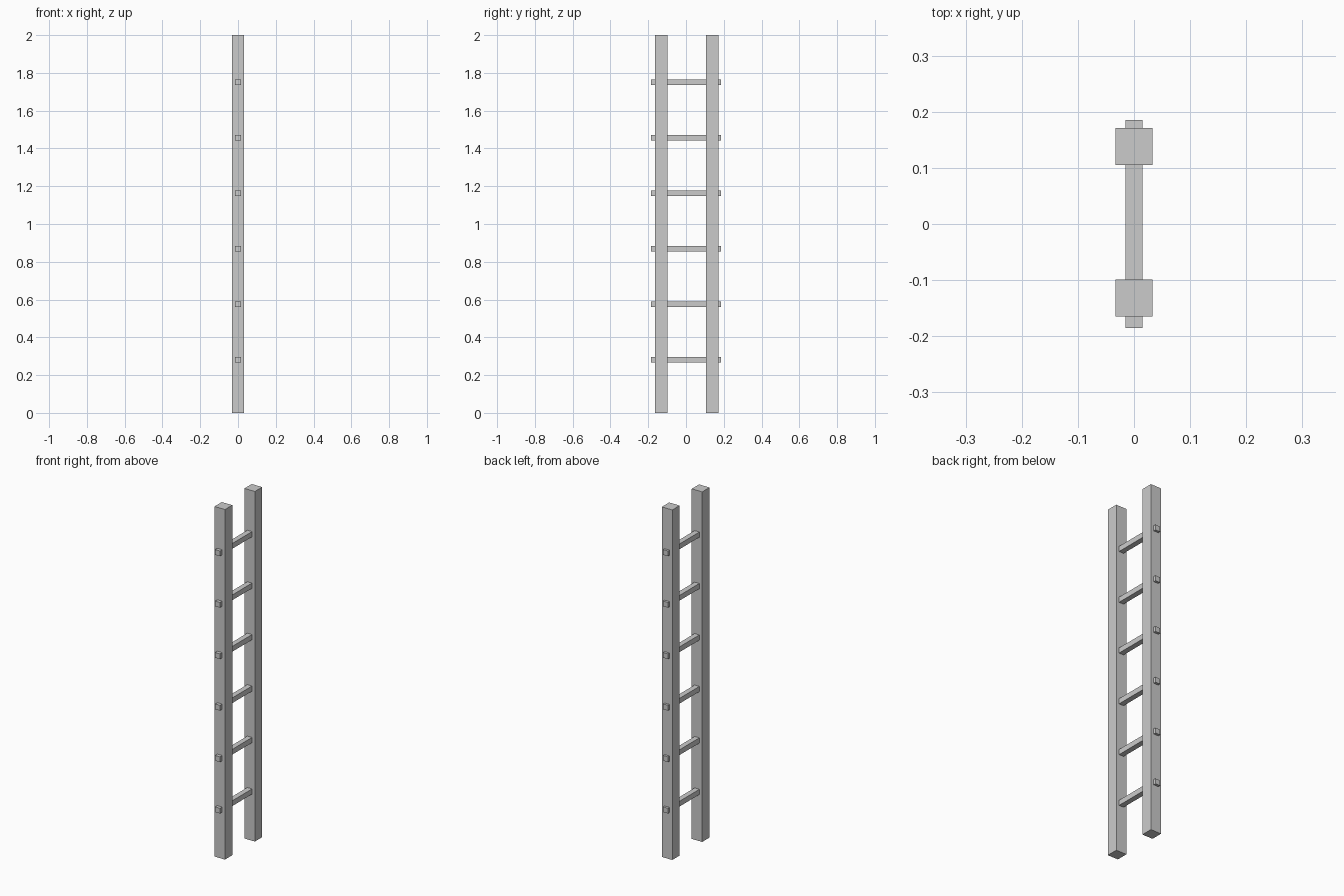
import bpy

if "Cube" in bpy.data.objects:
    bpy.data.objects.remove(bpy.data.objects["Cube"])


def box(name, size, centre):
    """Add a box with its dimensions baked into the mesh."""
    bpy.ops.mesh.primitive_cube_add(size=1, location=centre)
    obj = bpy.context.object
    obj.name = name
    obj.scale = size
    bpy.ops.object.transform_apply(location=False, rotation=False, scale=True)
    return obj


RAIL = 0.066
HEIGHT = 2.0
RUNG = 0.03
RUNG_LENGTH = 0.37

# Two upright rails
for name, y in (("front_rail", -0.132), ("back_rail", 0.138)):
    box(name, (RAIL, RAIL, HEIGHT), (0, y, HEIGHT / 2))

# Six square rungs passing through both rails
for i in range(6):
    box(f"rung_{i + 1}", (RUNG, RUNG_LENGTH, RUNG), (0, 0, 0.281 + 0.294 * i))
